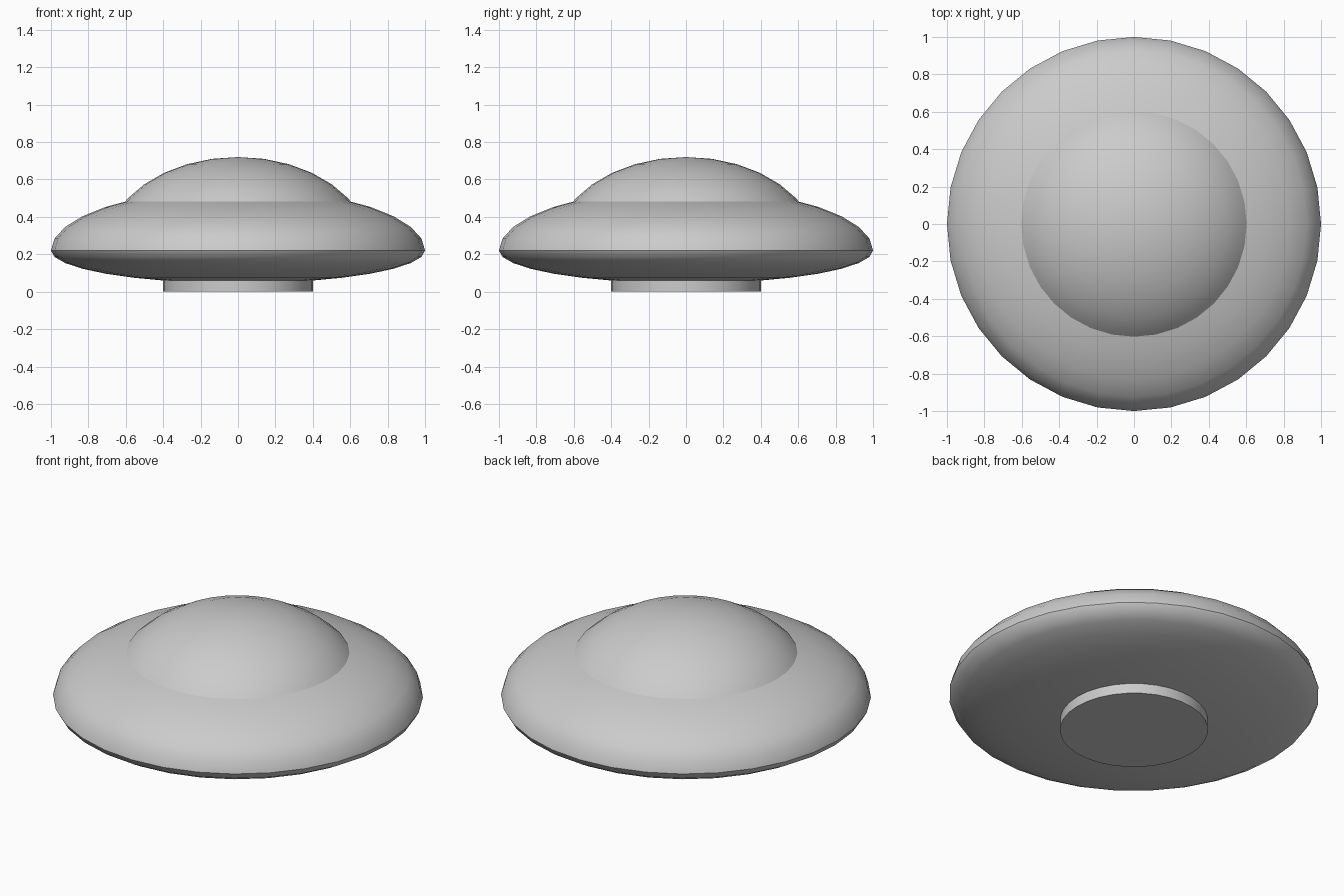
import bpy, bmesh, math

if "Cube" in bpy.data.objects:
    bpy.data.objects.remove(bpy.data.objects["Cube"])

SIDES = 32
STEP = math.pi / 16
CENTRE_Z = 0.22


def cap(name, radius, height, first_ring=0):
    """Revolve a quarter ellipse into a smooth cap; negative height points down."""
    bm = bmesh.new()
    rings = []
    for k in range(first_ring, 8):
        r = radius * math.cos(k * STEP)
        z = CENTRE_Z + height * math.sin(k * STEP)
        rings.append([bm.verts.new((r * math.cos(i * math.tau / SIDES),
                                    r * math.sin(i * math.tau / SIDES), z))
                      for i in range(SIDES)])
    tip = bm.verts.new((0, 0, CENTRE_Z + height))
    for i in range(SIDES):
        j = (i + 1) % SIDES
        for low, high in zip(rings, rings[1:]):
            quad = [low[i], low[j], high[j], high[i]]
            bm.faces.new(quad if height > 0 else quad[::-1])
        tri = [rings[-1][i], rings[-1][j], tip]
        bm.faces.new(tri if height > 0 else tri[::-1])
    mesh = bpy.data.meshes.new(name)
    bm.to_mesh(mesh)
    bm.free()
    mesh.shade_smooth()
    obj = bpy.data.objects.new(name, mesh)
    bpy.context.collection.objects.link(obj)
    return obj


# Saucer body: two shells meeting at a sharp rim
cap("upper_hull", 1.0, 0.33)
cap("lower_hull", 1.0, -0.175)

# Dome rising through the upper hull
cap("dome", 0.71, 0.50, first_ring=2)

# Round foot under the hull
bpy.ops.mesh.primitive_cylinder_add(vertices=SIDES, radius=0.4, depth=0.08,
                                    location=(0, 0, 0.04))
bpy.context.object.name = "base_foot"
bpy.ops.object.shade_smooth_by_angle(angle=math.radians(30))
